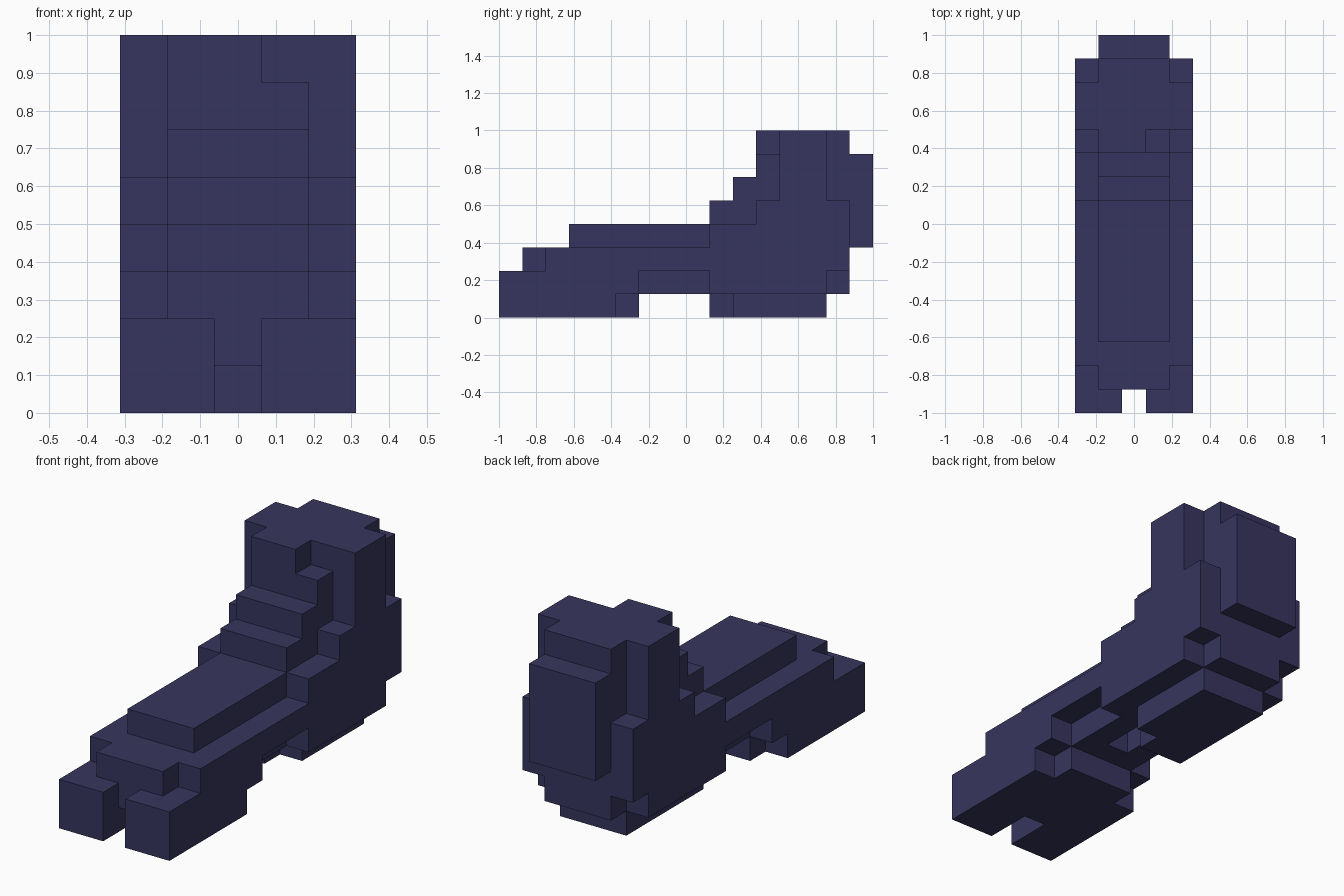
import bpy, bmesh, math
from mathutils import Vector

if "Cube" in bpy.data.objects:
    bpy.data.objects.remove(bpy.data.objects["Cube"], do_unlink=True)

UNIT = 0.125                       # edge of one block
ORIGIN = Vector((-2.5, -8, 0))     # grid corner, in blocks
cells = set()


def block(x, y, z):
    """Cells of a box; each range is (first, end) in blocks."""
    return {(i, j, k) for i in range(*x) for j in range(*y) for k in range(*z)}


def fill(x, y, z):
    cells.update(block(x, y, z))


def carve(x, y, z):
    cells.difference_update(block(x, y, z))


def carve_sides(y, z):
    """Remove the outermost layer on both sides."""
    carve((0, 1), y, z)
    carve((4, 5), y, z)


ALL, MID = (0, 5), (1, 4)

# Foot: toe, instep and front sole
fill(ALL, (0, 1), (0, 2))
fill(ALL, (1, 6), (0, 3))
fill(ALL, (6, 9), (2, 3))
fill(MID, (6, 9), (1, 3))
fill(MID, (3, 9), (3, 4))
carve_sides((1, 2), (2, 3))
carve_sides((5, 6), (0, 1))

# Split between the toes
carve((2, 3), (0, 1), (0, 2))
carve((2, 3), (1, 2), (0, 1))

# Hollow under the arch
carve((2, 3), (7, 9), (1, 2))

# Heel
fill(MID, (9, 14), (0, 1))
carve((3, 4), (9, 10), (0, 1))
fill(ALL, (9, 14), (1, 4))

# Stepped ankle
fill(MID, (9, 10), (4, 5))
fill(MID, (10, 11), (4, 6))

# Shaft with chamfered corners and a notch in the rim
fill(ALL, (11, 14), (4, 8))
carve_sides((11, 12), (5, 8))
carve((3, 4), (11, 12), (7, 8))
fill(MID, (14, 15), (1, 8))
fill(ALL, (14, 15), (2, 5))

# Back panel
fill(MID, (15, 16), (3, 7))

# Skin the outside of the blocks
bm = bmesh.new()
for cell in cells:
    for axis in range(3):
        for sign in (-1, 1):
            near = list(cell)
            near[axis] += sign
            if tuple(near) in cells:
                continue
            n, u, v = Vector(), Vector(), Vector()
            n[axis] = sign
            u[(axis + 1) % 3] = 1
            v[(axis + 2) % 3] = sign
            centre = Vector(cell) + Vector((0.5, 0.5, 0.5)) + ORIGIN + n / 2
            bm.faces.new([bm.verts.new((centre + (u * a + v * b) / 2) * UNIT)
                          for a, b in ((-1, -1), (1, -1), (1, 1), (-1, 1))])
bmesh.ops.remove_doubles(bm, verts=bm.verts[:], dist=0.001)
bmesh.ops.dissolve_limit(bm, angle_limit=math.radians(1),
                         verts=bm.verts[:], edges=bm.edges[:])
mesh = bpy.data.meshes.new("boot")
bm.to_mesh(mesh)
bm.free()

# Single dark indigo colour
colour = (0.039, 0.036, 0.112, 1)
mat = bpy.data.materials.new("dark indigo")
mat.use_nodes = True
mat.diffuse_color = colour
bsdf = next(n for n in mat.node_tree.nodes if n.type == "BSDF_PRINCIPLED")
bsdf.inputs["Base Color"].default_value = colour
mesh.materials.append(mat)
boot = bpy.data.objects.new("boot", mesh)
bpy.context.collection.objects.link(boot)
